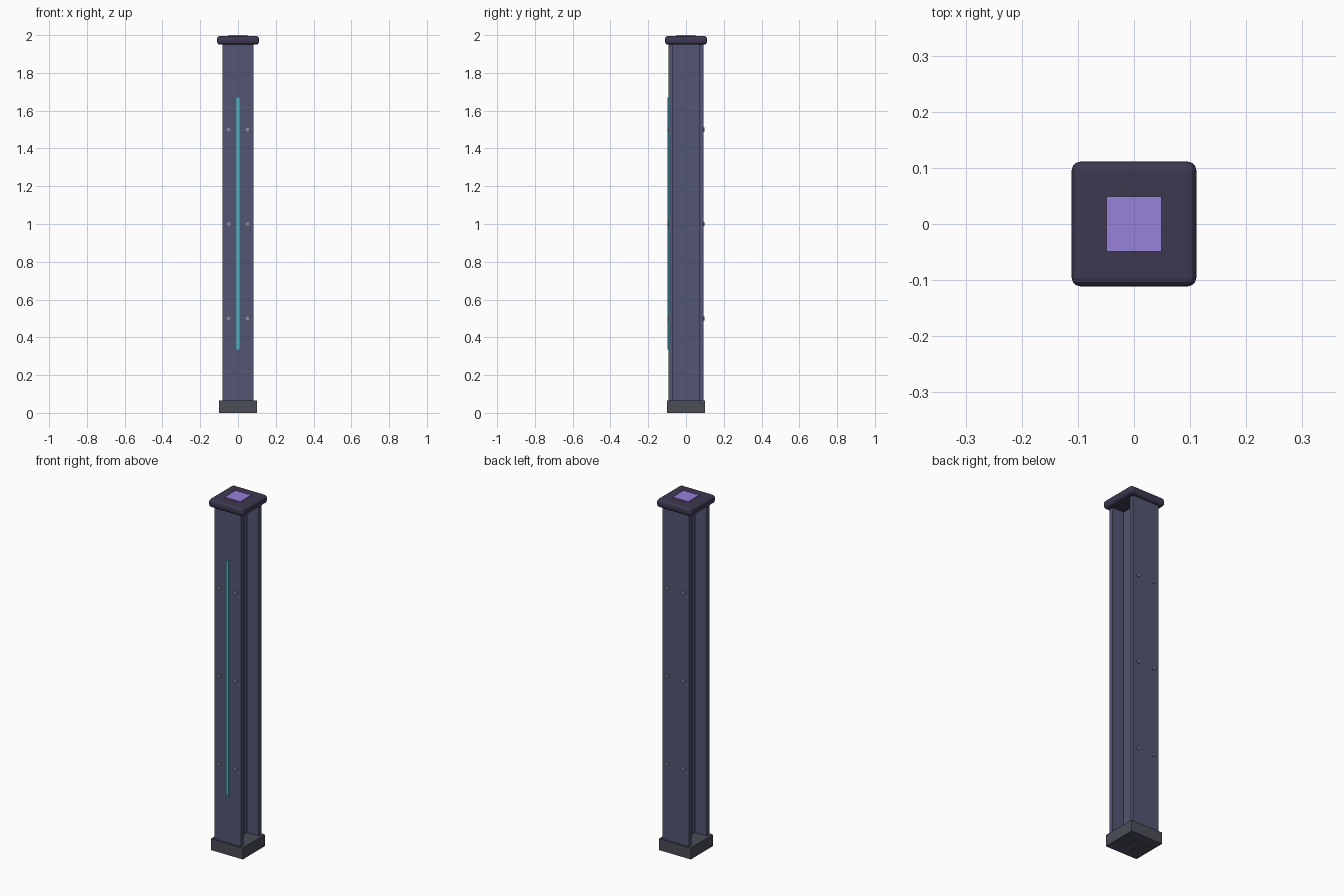
import bpy, bmesh

if "Cube" in bpy.data.objects:
    bpy.data.objects.remove(bpy.data.objects["Cube"])


def material(name, rgb):
    m = bpy.data.materials.new(name)
    m.diffuse_color = (*rgb, 1)
    m.use_nodes = True
    m.node_tree.nodes["Principled BSDF"].inputs["Base Color"].default_value = m.diffuse_color
    return m


STEEL = material("blue_steel", (0.085, 0.093, 0.17))
BASE = material("dark_grey", (0.07, 0.075, 0.095))
CAP = material("dark_purple", (0.047, 0.04, 0.08))
TEAL = material("teal_glow", (0.07, 0.52, 0.60))
VIOLET = material("violet_glow", (0.31, 0.22, 0.70))
BOLT = material("bolt_grey", (0.25, 0.27, 0.33))


def box(name, lo, hi, mat):
    bpy.ops.mesh.primitive_cube_add(size=1, location=[(a + b) / 2 for a, b in zip(lo, hi)])
    ob = bpy.context.object
    ob.name = name
    ob.scale = [b - a for a, b in zip(lo, hi)]
    bpy.ops.object.transform_apply(location=False, rotation=False, scale=True)
    ob.data.materials.append(mat)
    return ob


# I-section beam: half profile mirrored, then extruded upwards
W, D, F, T = 0.0825, 0.092, 0.068, 0.01   # half width, half depth, flange inside, half web
right = [(W, -D), (W, -F), (T, -F), (T, F), (W, F), (W, D)]
profile = right + [(-x, y) for x, y in reversed(right)]
bm = bmesh.new()
face = bm.faces.new([bm.verts.new((x, y, 0)) for x, y in profile])
top = bmesh.ops.extrude_face_region(bm, geom=[face])["geom"]
bmesh.ops.translate(bm, vec=(0, 0, 1.955),
                    verts=[v for v in top if isinstance(v, bmesh.types.BMVert)])
bmesh.ops.recalc_face_normals(bm, faces=bm.faces)
mesh = bpy.data.meshes.new("i_beam")
bm.to_mesh(mesh)
bm.free()
mesh.materials.append(STEEL)
bpy.context.collection.objects.link(bpy.data.objects.new("i_beam", mesh))

# Base block
box("base_block", (-0.1, -0.1, 0), (0.1, 0.1, 0.065), BASE)

# Rounded cap with a glowing plate on top
cap = box("top_cap", (-0.111, -0.111, 1.95), (0.111, 0.111, 1.995), CAP)
bevel = cap.modifiers.new("bevel", 'BEVEL')
bevel.width = 0.015
bevel.segments = 3
box("cap_light", (-0.049, -0.049, 1.98), (0.049, 0.049, 2.0), VIOLET)

# Light strip on the front flange
box("front_light_strip", (-0.0075, -0.098, 0.335), (0.0075, -0.088, 1.67), TEAL)

# Bolts on both flanges
for side, label in ((-1, "front"), (1, "back")):
    for z in (0.5, 1.0, 1.5):
        for x in (-0.05, 0.05):
            bpy.ops.mesh.primitive_cylinder_add(
                vertices=8, radius=0.01, depth=0.012,
                location=(x, side * 0.092, z), rotation=(1.5708, 0, 0))
            bolt = bpy.context.object
            bolt.name = label + "_bolt"
            bolt.data.materials.append(BOLT)
